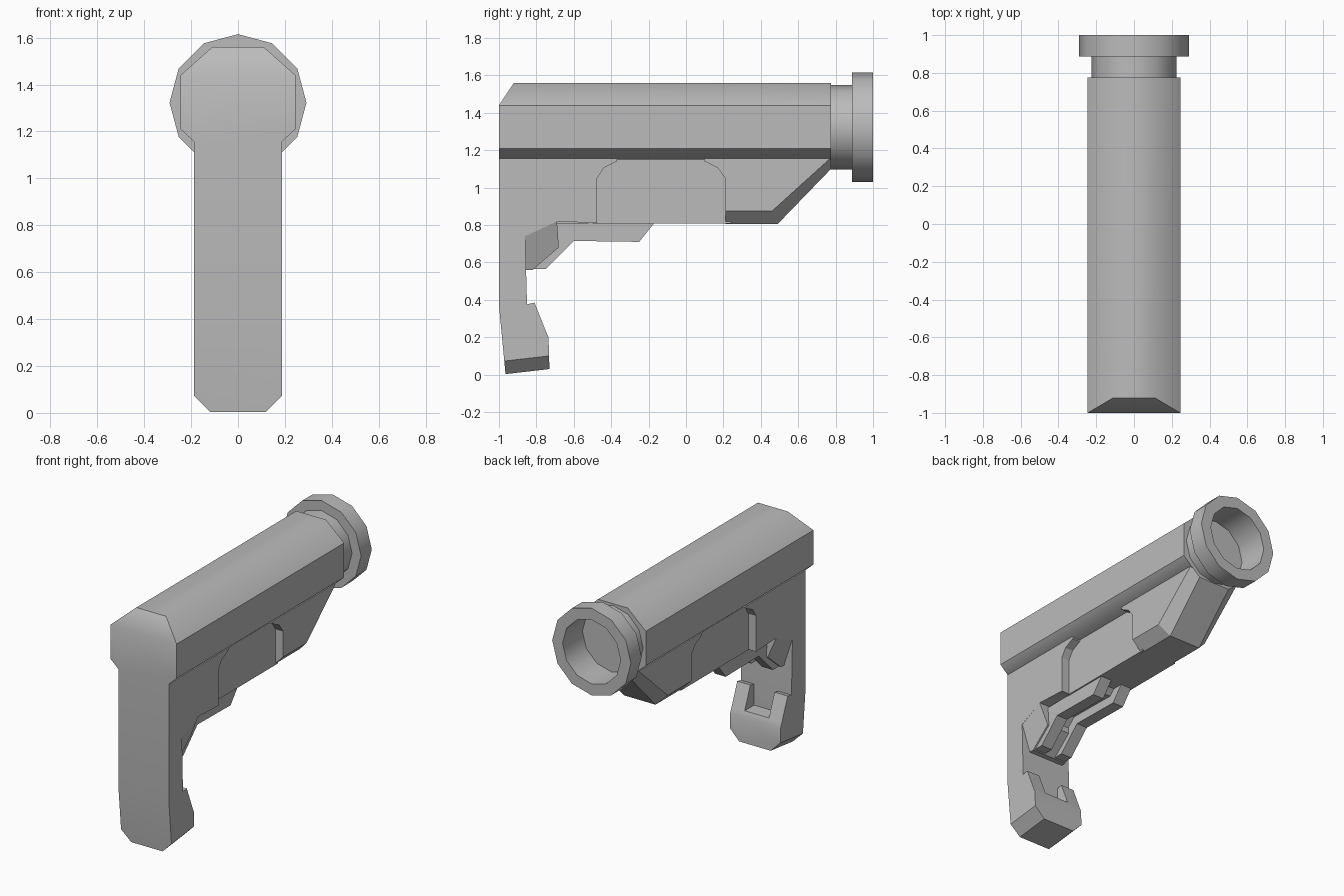
import bpy, bmesh, math
from mathutils import Matrix

cube = bpy.data.objects.get("Cube")
if cube:
    bpy.data.objects.remove(cube)

grey = bpy.data.materials.new("mid_grey")
grey.use_nodes = True
COLOUR = (0.5, 0.5, 0.5, 1)
grey.diffuse_color = COLOUR
grey.node_tree.nodes["Principled BSDF"].inputs["Base Color"].default_value = COLOUR

HALF = 0.187    # half width of the body
INNER = 0.13    # half width of recessed parts


def finish(name, bm, angle=30):
    bmesh.ops.recalc_face_normals(bm, faces=bm.faces)
    mesh = bpy.data.meshes.new(name)
    bm.to_mesh(mesh)
    bm.free()
    mesh.materials.append(grey)
    obj = bpy.data.objects.new(name, mesh)
    bpy.context.collection.objects.link(obj)
    bpy.ops.object.select_all(action='DESELECT')
    bpy.context.view_layer.objects.active = obj
    obj.select_set(True)
    bpy.ops.object.shade_smooth_by_angle(angle=math.radians(angle))
    return obj


def slab(name, profile, x0=-HALF, x1=HALF, chamfer=None, size=0.07, angle=30):
    """Side profile of (y, z) or (y, z, half width), extruded along x."""
    bm = bmesh.new()
    rows = []
    for side, x in ((-1, x0), (1, x1)):
        rows.append([bm.verts.new((side * p[2] if len(p) > 2 else x, p[0], p[1]))
                     for p in profile])
    n = len(profile)
    bm.faces.new(rows[0])
    bm.faces.new(rows[1])
    for i in range(n):
        j = (i + 1) % n
        bm.faces.new((rows[0][i], rows[0][j], rows[1][j], rows[1][i]))
    if chamfer:
        edges = [bm.edges.get((r[i], r[(i + 1) % n])) for r in rows for i in chamfer]
        bmesh.ops.recalc_face_normals(bm, faces=bm.faces)
        bmesh.ops.bevel(bm, geom=edges, offset=size, segments=1, affect='EDGES')
    return finish(name, bm, angle)


def pair(name, profile, x0, x1):
    slab("left_" + name, profile, x0, x1)
    slab("right_" + name, profile, -x1, -x0)


# Upper housing: eight-sided section with a sloped front top
section = [(0.11, 1.56), (0.245, 1.44), (0.245, 1.21), (0.18, 1.15)]
section += [(-x, z) for x, z in reversed(section)]
bm = bmesh.new()
front = [bm.verts.new((x, -1, z)) for x, z in section]
back = [bm.verts.new((x, 0.775, z)) for x, z in section]
front[0].co.y = front[-1].co.y = -0.92
bm.faces.new((front[0], front[1], front[-2], front[-1]))
bm.faces.new(front[1:-1])
bm.faces.new(back)
for i in range(len(section)):
    j = (i + 1) % len(section)
    bm.faces.new((front[i], front[j], back[j], back[i]))
finish("upper_housing", bm, 46)

# Neck and flared ring with a hollow mouth
lathe = [(0.76, 0.225), (0.887, 0.225), (0.887, 0.292), (1, 0.292), (1, 0.215), (0.79, 0.215)]
bm = bmesh.new()
SIDES = 12
loops = []
for y, r in lathe:
    loops.append([bm.verts.new((r * math.sin(a), y, 1.323 + r * math.cos(a)))
                  for a in (math.tau * k / SIDES for k in range(SIDES))])
for a, b in zip(loops, loops[1:]):
    for k in range(SIDES):
        m = (k + 1) % SIDES
        bm.faces.new((a[k], a[m], b[m], b[k]))
bm.faces.new(loops[0])
bm.faces.new(loops[-1])
finish("neck_ring", bm, 40)

# Front body with the upright plate and foot
slab("front_body", [
    (-1, 1.16), (-1, 0.37), (-0.965, 0.003), (-0.73, 0.03), (-0.735, 0.2), (-0.75, 0.235),
    (-0.85, 0.235), (-0.85, 0.375), (-0.86, 0.74), (-0.69, 0.82), (-0.475, 0.81),
    (-0.475, 1.05), (-0.44, 1.105), (-0.37, 1.14), (-0.37, 1.16)], chamfer=[2])

# Prongs on either side of the foot notch
pair("foot_prong", [(-0.855, 0.375), (-0.81, 0.385), (-0.75, 0.235), (-0.855, 0.235)], 0.09, HALF)

# Recessed middle panel
slab("recessed_panel", [(-0.5, 1.16), (0.24, 1.16), (0.24, 0.807), (-0.5, 0.807)], -INNER, INNER)

# Rear body with chamfered lower edges
slab("rear_body", [
    (0.1, 1.16), (0.1, 1.14), (0.17, 1.105), (0.21, 1.05), (0.21, 0.805), (0.49, 0.805),
    (0.775, 1.1), (0.775, 1.16)], chamfer=[4, 5])

# Sloping gusset under the front body
slab("gusset", [
    (-0.87, 0.74, HALF), (-0.69, 0.82, HALF), (-0.68, 0.68, INNER), (-0.82, 0.56, INNER),
    (-0.87, 0.56, INNER)])

# Release lever: two rails and a shallower web between
pair("lever_rail", [
    (-0.17, 0.81), (-0.25, 0.71), (-0.6, 0.715), (-0.75, 0.565), (-0.84, 0.565), (-0.7, 0.81)],
    0.04, 0.12)
slab("lever_web", [(-0.23, 0.82), (-0.28, 0.77), (-0.63, 0.775), (-0.77, 0.63), (-0.7, 0.82)],
     -0.06, 0.06)
